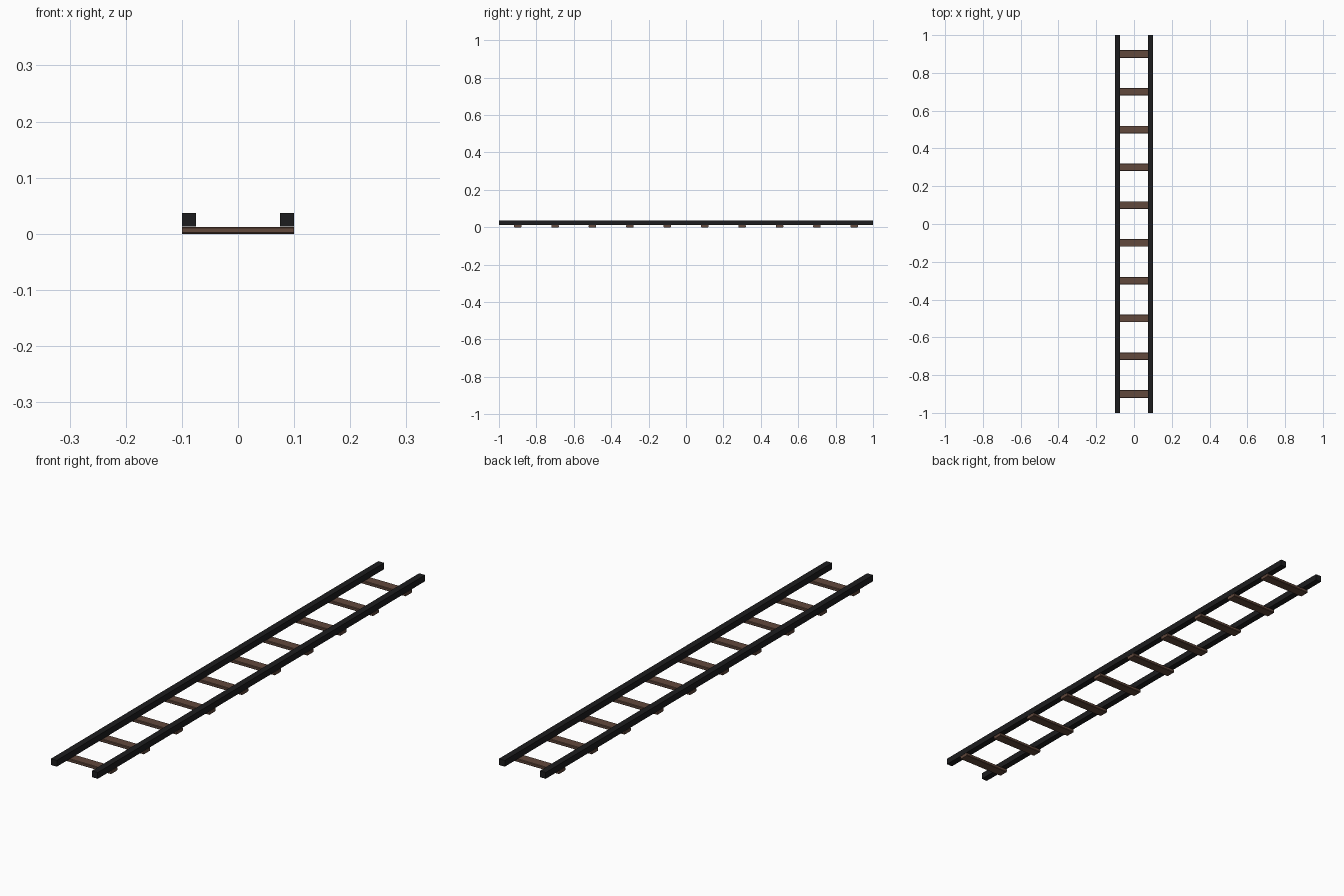
import bpy, bmesh

if "Cube" in bpy.data.objects:
    bpy.data.objects.remove(bpy.data.objects["Cube"])


def material(name, color):
    m = bpy.data.materials.new(name)
    m.diffuse_color = (*color, 1)
    m.use_nodes = True
    m.node_tree.nodes["Principled BSDF"].inputs["Base Color"].default_value = m.diffuse_color
    return m


def box(name, lo, hi, mat, chamfer=0):
    bm = bmesh.new()
    bmesh.ops.create_cube(bm, size=1)
    for v in bm.verts:
        v.co = [lo[i] + (v.co[i] + 0.5) * (hi[i] - lo[i]) for i in range(3)]
    if chamfer:
        # bevel only the long edges running along x
        edges = [e for e in bm.edges
                 if abs(e.verts[0].co.x - e.verts[1].co.x) > 1e-4]
        bmesh.ops.bevel(bm, geom=edges, offset=chamfer, segments=1,
                        affect='EDGES')
    mesh = bpy.data.meshes.new(name)
    bm.to_mesh(mesh)
    bm.free()
    mesh.materials.append(mat)
    ob = bpy.data.objects.new(name, mesh)
    bpy.context.collection.objects.link(ob)
    return ob


steel = material("dark_steel", (0.012, 0.012, 0.013))
wood = material("brown_wood", (0.12, 0.065, 0.045))

# Two long square rails
for side, x in (("left", -0.0875), ("right", 0.0875)):
    box(side + "_rail", (x - 0.0125, -1, 0.0132), (x + 0.0125, 1, 0.0375), steel)

# Ten evenly spaced cross ties with chamfered long edges
for i in range(10):
    y = -0.9 + 0.2 * i
    box(f"cross_tie_{i + 1}", (-0.1, y - 0.02, 0), (0.1, y + 0.02, 0.0122),
        wood, 0.002)
